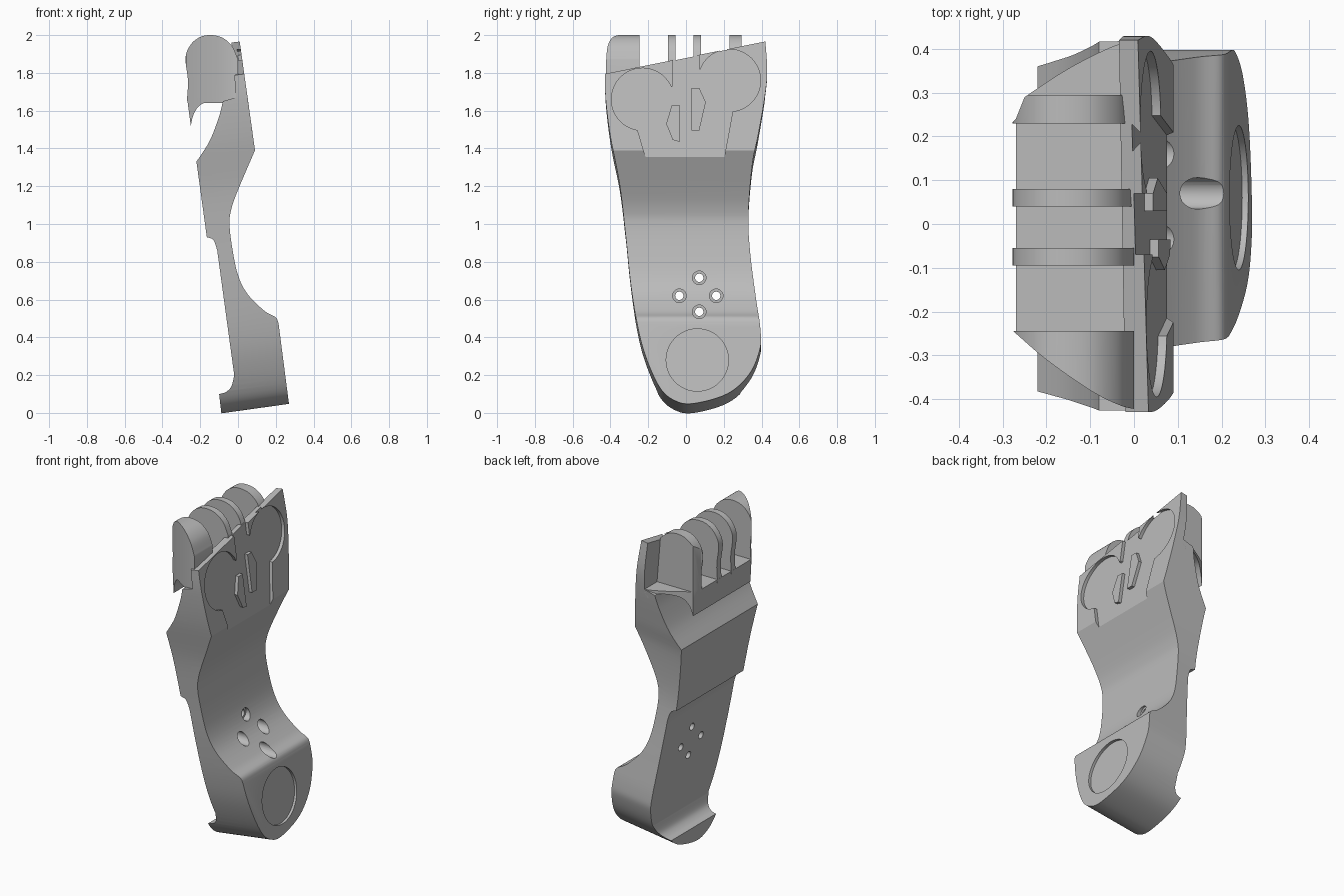
import bpy, bmesh, math
from mathutils import Vector

if "Cube" in bpy.data.objects:
    bpy.data.objects.remove(bpy.data.objects["Cube"])

grey = bpy.data.materials.new("plain grey")
grey.use_nodes = True
grey.diffuse_color = (0.5, 0.5, 0.5, 1)
grey.node_tree.nodes["Principled BSDF"].inputs["Base Color"].default_value = (0.5, 0.5, 0.5, 1)

TILT = 0.14  # lean of the sole


def spline(pts, closed=False, steps=6):
    """Catmull-Rom curve through the points."""
    p = [Vector(q) for q in pts]
    p = [p[-1]] + p + p[:2] if closed else [p[0]] + p + [p[-1]]
    out = []
    for a, b, c, d in zip(p, p[1:], p[2:], p[3:]):
        for i in range(steps):
            t = i / steps
            v = 0.5 * (2 * b + (c - a) * t + (2 * a - 5 * b + 4 * c - d) * t * t
                       + (3 * b - a - 3 * c + d) * t ** 3)
            out.append(tuple(v))
    if not closed:
        out.append(tuple(p[-1]))
    return out


def circle(y, z, r, n=48):
    return [(y + r * math.cos(2 * math.pi * i / n), z + r * math.sin(2 * math.pi * i / n))
            for i in range(n)]


def prism(name, pts, place, lo, hi):
    """Solid between two copies of a flat outline; place(a, b, t) gives the position."""
    bm = bmesh.new()
    ends = [[bm.verts.new(place(a, b, t)) for a, b in pts] for t in (lo, hi)]
    bm.faces.new(ends[0])
    bm.faces.new(ends[1])
    n = len(pts)
    for i in range(n):
        j = (i + 1) % n
        bm.faces.new((ends[0][i], ends[0][j], ends[1][j], ends[1][i]))
    bmesh.ops.recalc_face_normals(bm, faces=bm.faces)
    mesh = bpy.data.meshes.new(name)
    bm.to_mesh(mesh)
    bm.free()
    mesh.materials.append(grey)
    obj = bpy.data.objects.new(name, mesh)
    bpy.context.collection.objects.link(obj)
    return obj


def combine(obj, tool, operation, keep=False):
    mod = obj.modifiers.new("cut", "BOOLEAN")
    mod.operation, mod.solver, mod.object = operation, "EXACT", tool
    bpy.context.view_layer.objects.active = obj
    bpy.ops.object.modifier_apply(modifier=mod.name)
    if not keep:
        bpy.data.objects.remove(tool)


def side(a, b, t):      # x-z profile, extruded across
    return (a, t, b)


def plan(a, b, t):      # x-y footprint, extruded upward
    return (a, b, t)


def through(a, b, t):   # y-z outline, extruded along x
    return (t, a, b)


def leaning(a, b, t):   # y-z outline, extruded square to the sole
    return (t, a, b + TILT * t)


def on_ball(a, b, t):   # offset from the forefoot sole plane
    return (0.09 - TILT * (b - 1.39) + t, a, b)


def on_heel(a, b, t):   # offset from the heel sole plane
    return (0.27 - TILT * (b - 0.06) + t, a, b)


# Foot body: side profile clipped by the foot outline
arch = spline([(0.215, 0.47), (0.2, 0.505), (0.14, 0.54), (0.05, 0.63), (0.0, 0.73), (-0.03, 0.87),
               (-0.045, 1.0), (-0.035, 1.08), (0.0, 1.18), (0.09, 1.39)])
slot_back = spline([(-0.08, 1.65), (-0.1, 1.57), (-0.15, 1.44), (-0.22, 1.33)])
ankle = spline([(-0.165, 0.93), (-0.13, 0.915), (-0.11, 0.86)])
lip = spline([(-0.02, 0.2), (-0.035, 0.14), (-0.065, 0.11), (-0.1, 0.1)])
profile = ([(0.276, 0.0)] + arch + [(0.0, 2.03), (-0.04, 2.03), (-0.01, 1.67)]
           + slot_back + ankle + lip + [(-0.085, -0.03)])
body = prism("foot_body", profile, side, -0.6, 0.6)

sides = spline([(0.42, 1.965), (0.43, 1.8), (0.415, 1.65), (0.38, 1.45), (0.35, 1.3), (0.33, 1.05),
                (0.34, 0.85), (0.37, 0.6), (0.395, 0.4), (0.39, 0.3), (0.335, 0.17), (0.22, 0.065),
                (0.04, 0.012), (-0.06, 0.028), (-0.14, 0.1), (-0.215, 0.27), (-0.26, 0.45),
                (-0.295, 0.7), (-0.32, 0.95), (-0.35, 1.2), (-0.4, 1.45), (-0.425, 1.65),
                (-0.43, 1.79)])
outline = prism("outline_cutter", sides, leaning, -0.6, 0.6)
combine(body, outline, "INTERSECT", keep=True)

# Shallow sole recess: two keyholes joined by a centre channel
neck = [(-0.21, 1.34), (0.2, 1.34), (0.25, 1.61), (0.2, 1.75), (0.07, 1.82), (0.07, 2.1),
        (-0.07, 2.1), (-0.07, 1.73), (-0.2, 1.65), (-0.26, 1.51)]
for shape in (circle(-0.23, 1.66, 0.165), circle(0.23, 1.76, 0.165), neck):
    combine(body, prism("recess", shape, on_ball, -0.02, 0.1), "DIFFERENCE")
combine(body, prism("heel_recess", circle(0.06, 0.28, 0.165), on_heel, -0.015, 0.1), "DIFFERENCE")

# Raised islands in the recess
islands = {"left_island": [(0.03, 1.495), (0.07, 1.495), (0.105, 1.645), (0.07, 1.72), (0.03, 1.72)],
           "right_island": [(-0.035, 1.435), (-0.07, 1.445), (-0.105, 1.53), (-0.075, 1.63),
                            (-0.035, 1.63)]}
parts = [body]
for name, pts in islands.items():
    parts.append(prism(name, pts, on_ball, -0.03, 0.0))

# Counterbored screw holes
for y, z in ((0.07, 0.715), (-0.035, 0.62), (0.16, 0.62), (0.07, 0.535)):
    combine(body, prism("bore", circle(y, z, 0.022, 24), through, -0.5, 0.5), "DIFFERENCE")
    combine(body, prism("counterbore", circle(y, z, 0.036, 24), through, -0.02, 0.5), "DIFFERENCE")

# Footprint that rounds off the toe end
footprint = prism("footprint_cutter", spline(
    [(0.02, -0.425), (-0.03, -0.415), (-0.1, -0.38), (-0.2, -0.31), (-0.27, -0.25)])
    + [(-0.3, -0.22), (-0.3, 0.21), (-0.27, 0.24)]
    + spline([(-0.25, 0.29), (-0.15, 0.355), (-0.05, 0.405), (0.02, 0.425)]), plan, 1.4, 2.2)

# Toe base with the hooked lip over the slot
hook = spline([(-0.25, 1.52), (-0.235, 1.58), (-0.2, 1.63), (-0.14, 1.65), (-0.08, 1.65)])
toe_base = prism("toe_base", [(0.0, 1.67), (-0.27, 1.67)] + hook + [(0.0, 1.6)], side, -0.6, 0.6)
combine(toe_base, footprint, "INTERSECT", keep=True)
combine(toe_base, outline, "INTERSECT")
parts.append(toe_base)

# Toe ribs and the solid outer toe
rib = [(0.0, 1.64)] + spline([(0.0, 1.87), (-0.03, 1.94), (-0.08, 1.985), (-0.14, 2.0),
                              (-0.2, 1.99), (-0.25, 1.95), (-0.278, 1.88), (-0.265, 1.76),
                              (-0.27, 1.66)]) + [(-0.267, 1.64)]
ribs = {"outer_toe": (-0.6, -0.245), "right_rib": (-0.095, -0.055),
        "middle_rib": (0.04, 0.08), "left_rib": (0.23, 0.295)}
for name, (lo, hi) in ribs.items():
    toe = prism(name, rib, side, lo, hi)
    combine(toe, footprint, "INTERSECT", keep=True)
    parts.append(toe)
bpy.data.objects.remove(footprint)

# Smooth curved walls, crisp edges
for obj in parts:
    bpy.ops.object.select_all(action="DESELECT")
    obj.select_set(True)
    bpy.context.view_layer.objects.active = obj
    bpy.ops.object.shade_smooth_by_angle(angle=math.radians(25))
